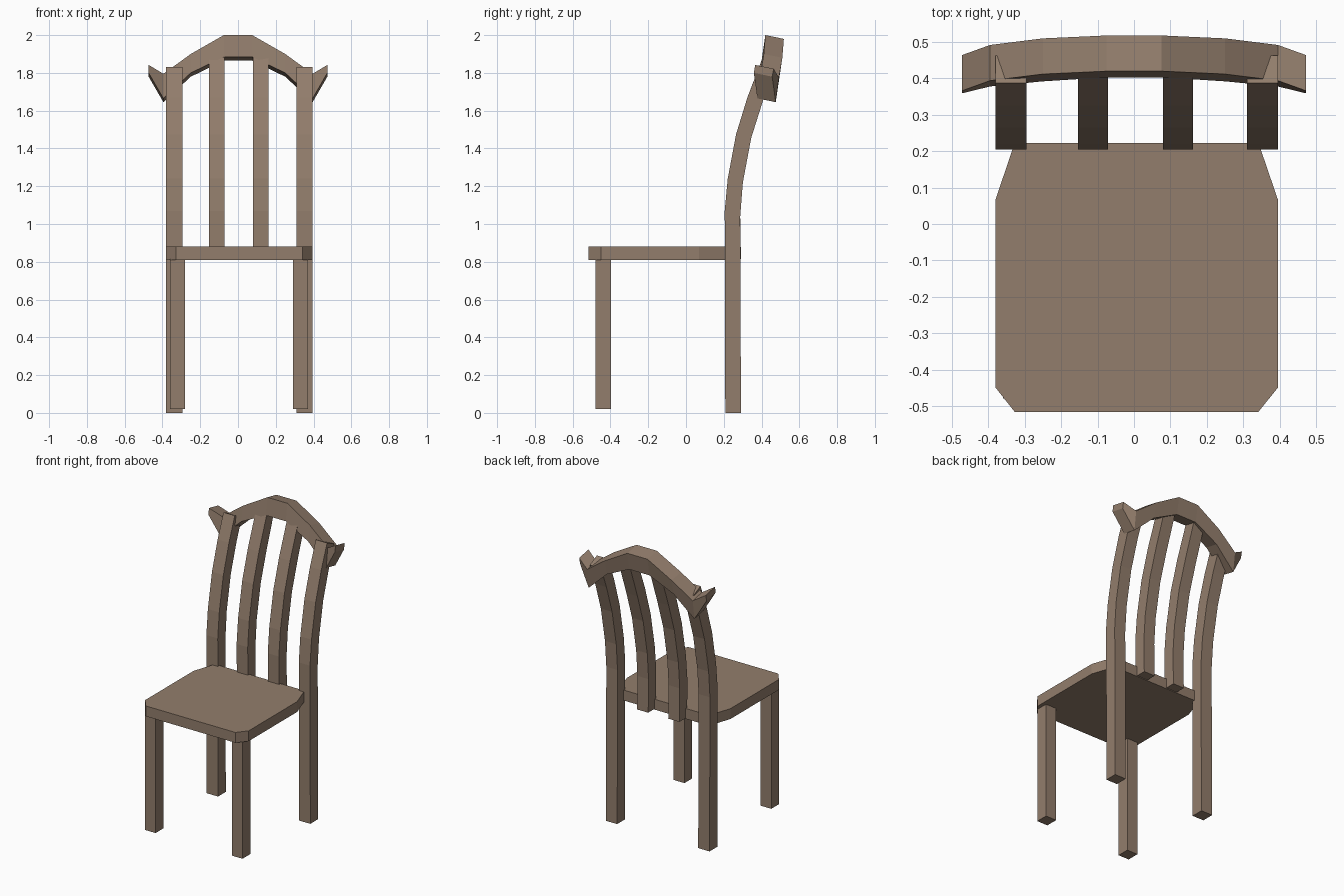
import bpy, bmesh

if "Cube" in bpy.data.objects:
    bpy.data.objects.remove(bpy.data.objects["Cube"])

wood = bpy.data.materials.new("brown_wood")
wood.diffuse_color = (0.29, 0.207, 0.15, 1)
wood.use_nodes = True
wood.node_tree.nodes["Principled BSDF"].inputs["Base Color"].default_value = wood.diffuse_color


def skin(name, sections):
    """Closed solid from a row of matching cross-sections, capped at both ends."""
    bm = bmesh.new()
    rings = [[bm.verts.new(p) for p in s] for s in sections]
    n = len(rings[0])
    for a, b in zip(rings, rings[1:]):
        for i in range(n):
            j = (i + 1) % n
            bm.faces.new((a[i], a[j], b[j], b[i]))
    bm.faces.new(rings[0])
    bm.faces.new(rings[-1])
    bmesh.ops.recalc_face_normals(bm, faces=bm.faces)
    me = bpy.data.meshes.new(name)
    bm.to_mesh(me)
    bm.free()
    me.materials.append(wood)
    ob = bpy.data.objects.new(name, me)
    bpy.context.collection.objects.link(ob)
    return ob


def rect(x0, x1, y0, y1, z0, z1):
    """Rectangle whose front edge is at (y0, z0) and back edge at (y1, z1)."""
    return [(x0, y0, z0), (x1, y0, z0), (x1, y1, z1), (x0, y1, z1)]


# Seat: plank with clipped front corners and tapered back
outline = [(-0.38, -0.45), (-0.328, -0.516), (0.342, -0.516), (0.395, -0.45),
           (0.395, 0.068), (0.342, 0.223), (-0.328, 0.223), (-0.38, 0.068)]
skin("seat", [[(x, y, z) for x, y in outline] for z in (0.81, 0.88)])

# Front legs
for side, x in (("left", -0.36), ("right", 0.29)):
    skin("front_leg_" + side,
         [rect(x, x + 0.08, -0.48, -0.397, z, z) for z in (0.02, 0.815)])

# Back posts and slats share one curve: front y, front z, back y, back z
curve = [(0.205, 1.07, 0.287, 1.04), (0.221, 1.24, 0.301, 1.22),
         (0.265, 1.475, 0.345, 1.455), (0.325, 1.67, 0.405, 1.645)]
for name, x, w, bottom, top in (
        ("back_post_left", -0.38, 0.085, 0.0, (0.387, 1.83, 0.463, 1.795)),
        ("back_post_right", 0.311, 0.084, 0.0, (0.387, 1.83, 0.463, 1.795)),
        ("back_slat_left", -0.154, 0.083, 0.815, (0.413, 1.9, 0.486, 1.875)),
        ("back_slat_right", 0.079, 0.083, 0.815, (0.413, 1.9, 0.486, 1.875))):
    path = [(0.208, bottom, 0.291, bottom)] + curve + [top]
    skin(name, [rect(x, x + w, yf, yb, zf, zb) for yf, zf, yb, zb in path])

# Top rail: arched, bowed bar with upturned tips
# x, front top y, front top z, front bottom y, front bottom z
half = [(0.075, 0.420, 2.0, 0.403, 1.885), (0.25, 0.412, 1.9, 0.392, 1.80),
        (0.395, 0.394, 1.795, 0.378, 1.665), (0.473, 0.366, 1.842, 0.359, 1.80)]
stations = [(-s[0],) + s[1:] for s in reversed(half)] + half
skin("top_rail", [[(x, ty, tz), (x, ty + 0.098, tz - 0.02),
                   (x, by + 0.097, bz - 0.02), (x, by, bz)]
                  for x, ty, tz, by, bz in stations])
